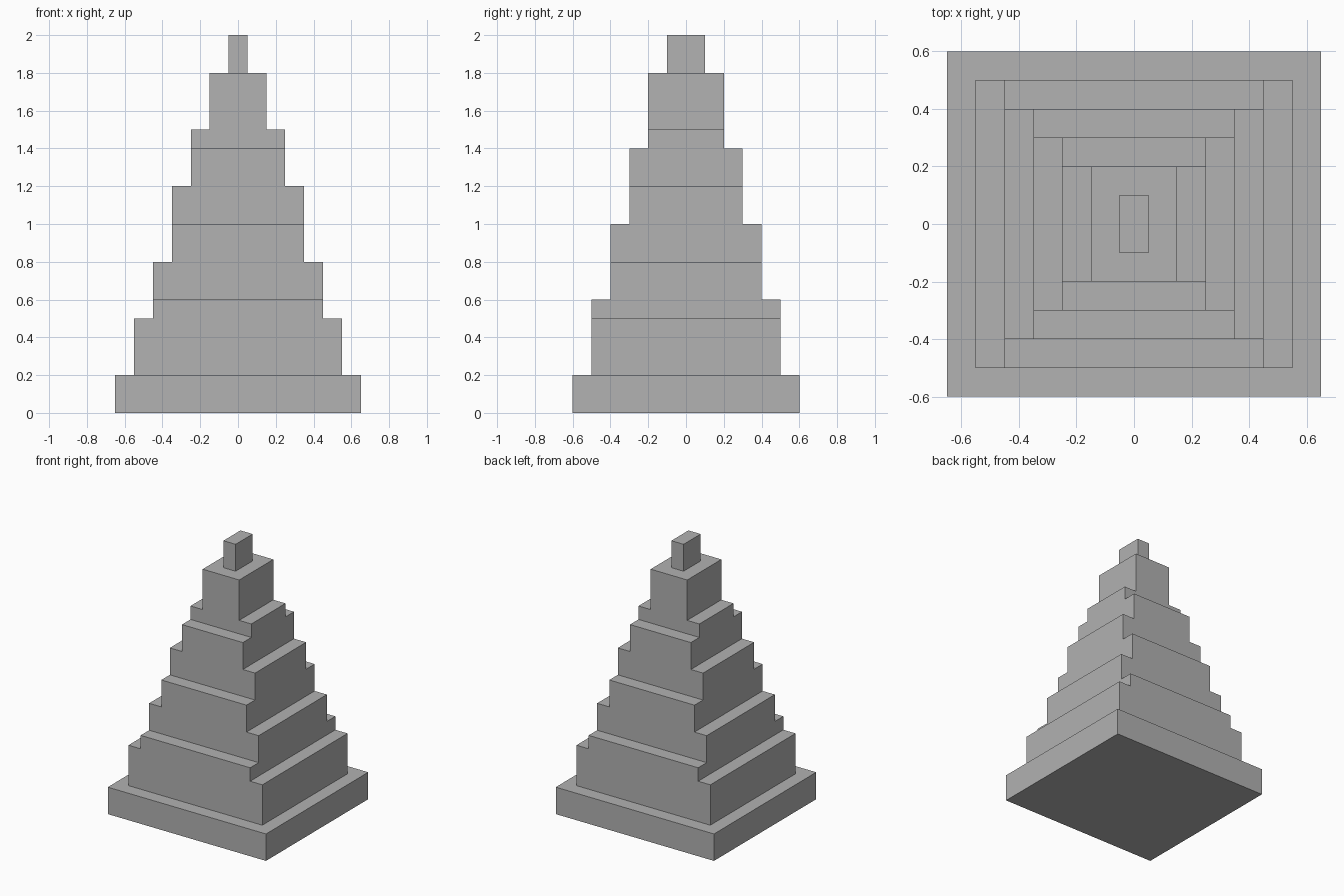
import bpy
import bmesh

cube = bpy.data.objects.get("Cube")
if cube:
    bpy.data.objects.remove(cube, do_unlink=True)


def make_material(name, rgb):
    mat = bpy.data.materials.new(name)
    mat.use_nodes = True
    color = (*rgb, 1.0)
    mat.diffuse_color = color
    mat.node_tree.nodes["Principled BSDF"].inputs["Base Color"].default_value = color
    return mat


def stepped_outline(steps, bottom):
    """Symmetric staircase outline from (half width, top height) steps."""
    side = []
    low = bottom
    for half, top in steps:
        side += [(half, low), (half, top)]
        low = top
    return side + [(-h, z) for h, z in reversed(side)]


def extrude_outline(name, outline, depth, along_x, mat):
    """Extrude an outline symmetrically along x or y."""
    bm = bmesh.new()
    place = (lambda u, z: (-depth, u, z)) if along_x else (lambda u, z: (u, -depth, z))
    face = bm.faces.new([bm.verts.new(place(u, z)) for u, z in outline])
    moved = bmesh.ops.extrude_face_region(bm, geom=[face])["geom"]
    verts = [v for v in moved if isinstance(v, bmesh.types.BMVert)]
    shift = (2 * depth, 0, 0) if along_x else (0, 2 * depth, 0)
    bmesh.ops.translate(bm, verts=verts, vec=shift)
    bmesh.ops.recalc_face_normals(bm, faces=bm.faces)
    mesh = bpy.data.meshes.new(name)
    bm.to_mesh(mesh)
    bm.free()
    mesh.materials.append(mat)
    obj = bpy.data.objects.new(name, mesh)
    bpy.context.collection.objects.link(obj)
    return obj


grey = make_material("stone grey", (0.445, 0.445, 0.445))

# Staircases seen from the front and from the side
front_steps = [(0.65, 0.2), (0.55, 0.5), (0.45, 0.8), (0.35, 1.2),
               (0.25, 1.5), (0.15, 1.8), (0.05, 2.0)]
side_steps = [(0.6, 0.2), (0.5, 0.6), (0.4, 1.0), (0.3, 1.4),
              (0.2, 1.8), (0.1, 2.1)]

# The pyramid is the overlap of both staircases
pyramid = extrude_outline("stepped_pyramid", stepped_outline(front_steps, 0), 0.8, False, grey)
cutter = extrude_outline("side_profile_cutter", stepped_outline(side_steps, -0.1), 0.8, True, grey)
cutter.hide_render = True

overlap = pyramid.modifiers.new("overlap", "BOOLEAN")
overlap.operation = "INTERSECT"
overlap.solver = "EXACT"
overlap.object = cutter

# Bake the overlap and drop the helper
bpy.context.view_layer.objects.active = pyramid
pyramid.select_set(True)
bpy.ops.object.modifier_apply(modifier=overlap.name)
bpy.data.objects.remove(cutter, do_unlink=True)
